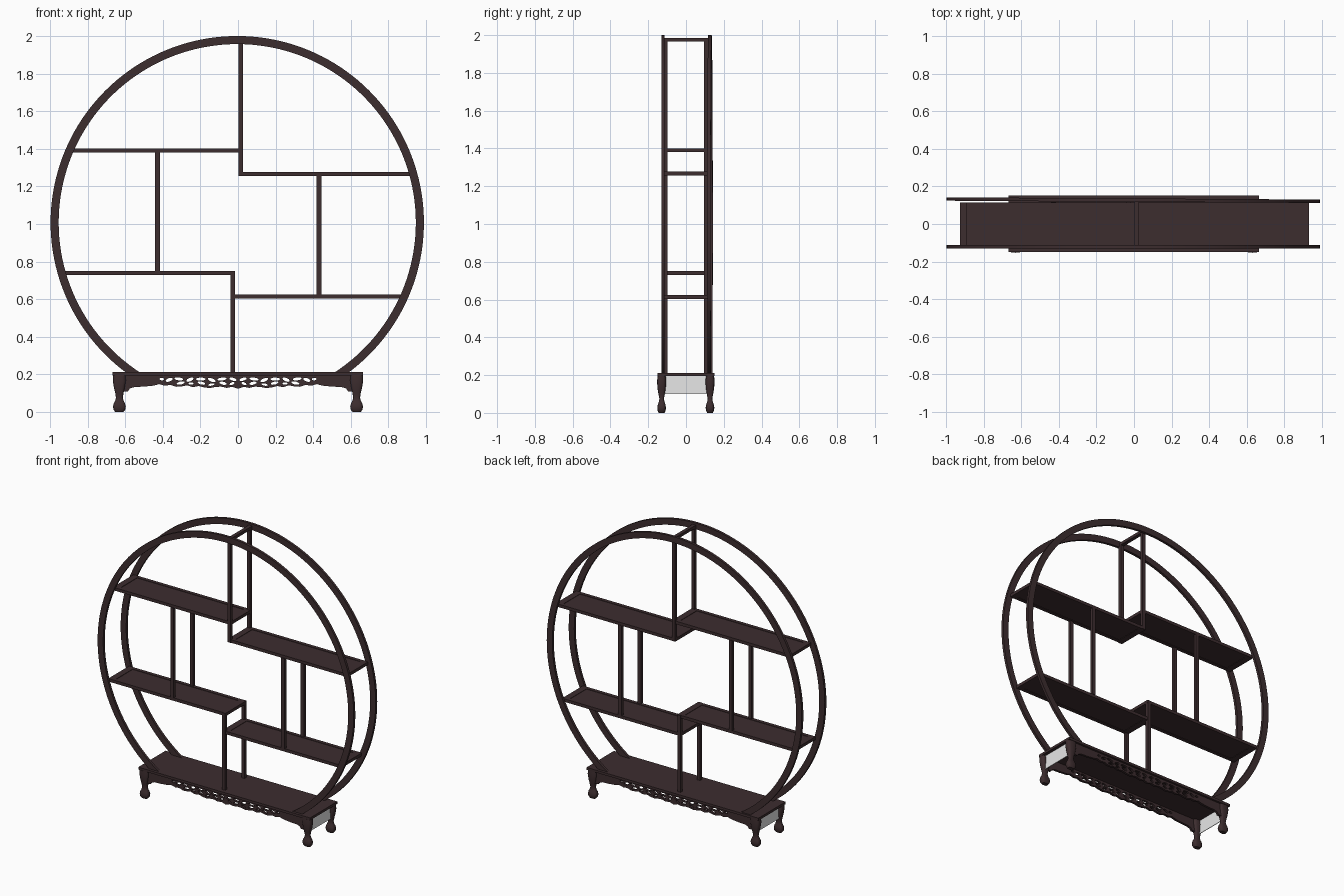
import bpy, bmesh, math
from mathutils import Matrix

if "Cube" in bpy.data.objects:
    bpy.data.objects.remove(bpy.data.objects["Cube"])


def material(name, rgb):
    m = bpy.data.materials.new(name)
    m.diffuse_color = (*rgb, 1)
    m.use_nodes = True
    m.node_tree.nodes["Principled BSDF"].inputs["Base Color"].default_value = m.diffuse_color
    return m


WOOD = material("dark_rosewood", (0.046, 0.026, 0.028))
GREY = material("pale_grey", (0.8, 0.8, 0.8))


def finish(name, bm, mat=WOOD, smooth=False):
    bmesh.ops.recalc_face_normals(bm, faces=bm.faces)
    me = bpy.data.meshes.new(name)
    bm.to_mesh(me)
    bm.free()
    me.materials.append(mat)
    ob = bpy.data.objects.new(name, me)
    bpy.context.collection.objects.link(ob)
    if smooth:
        bpy.ops.object.select_all(action='DESELECT')
        ob.select_set(True)
        bpy.context.view_layer.objects.active = ob
        bpy.ops.object.shade_smooth_by_angle(angle=math.radians(40))
    return ob


def add_box(bm, x0, x1, y0, y1, z0, z1):
    mat = Matrix.Translation(((x0 + x1) / 2, (y0 + y1) / 2, (z0 + z1) / 2)) \
        @ Matrix.Diagonal((x1 - x0, y1 - y0, z1 - z0, 1))
    bmesh.ops.create_cube(bm, size=1, matrix=mat)


def box(name, *dims, mat=WOOD):
    bm = bmesh.new()
    add_box(bm, *dims)
    return finish(name, bm, mat)


# --- Round frame: two open rings, cut flat where they meet the stand ---
CX, CZ, R_OUT, R_IN, FOOT = -0.004, 1.007, 0.993, 0.95, 0.205


def ring(name, y, tilt, half=0.009, n=128):
    bm = bmesh.new()
    a_out = math.asin((FOOT - CZ) / R_OUT)
    a_in = math.asin((FOOT - CZ) / R_IN)
    prev = None
    for i in range(n + 1):
        loop = []
        for r, a0, dy in ((R_OUT, a_out, -half), (R_OUT, a_out, half),
                          (R_IN, a_in, half), (R_IN, a_in, -half)):
            a = a0 + (math.pi - 2 * a0) * i / n
            x = r * math.cos(a)
            loop.append(bm.verts.new((CX + x, y + dy + tilt * x, CZ + r * math.sin(a))))
        if prev:
            for k in range(4):
                bm.faces.new((prev[k], prev[(k + 1) % 4], loop[(k + 1) % 4], loop[k]))
        if i in (0, n):
            bm.faces.new(loop)
        prev = loop
    finish(name, bm, smooth=True)


ring("front_ring", -0.122, 0)
ring("back_ring", 0.127, -0.006)


# --- Shelves: framed boards with a slightly sunken panel ---
def shelf(name, x0, x1, z0, depth=0.115, t=0.021):
    bm = bmesh.new()
    z1, ex, ey = z0 + t, 0.045, 0.025
    for s in (-1, 1):
        ya, yb = sorted((s * depth, s * (depth - ey)))
        add_box(bm, x0, x1, ya, yb, z0, z1)
    for xa, xb in ((x0, x0 + ex), (x1 - ex, x1)):
        add_box(bm, xa, xb, -depth + ey, depth - ey, z0, z1)
    add_box(bm, x0 + ex, x1 - ex, -depth + ey, depth - ey, z0 + 0.003, z1 - 0.003)
    finish(name, bm)


shelf("upper_left_shelf", -0.89, 0.025, 1.38)
shelf("upper_right_shelf", 0.002, 0.93, 1.256)
shelf("lower_left_shelf", -0.925, -0.015, 0.73)
shelf("lower_right_shelf", -0.04, 0.88, 0.604)


# --- Upright posts in front and back pairs ---
def post_pair(name, x, z0, z1, w=0.0245):
    for side, y in (("front", -0.109), ("back", 0.107)):
        box(f"{side}_{name}", x - w / 2, x + w / 2, y - 0.011, y + 0.011, z0, z1)


post_pair("top_post", 0.0145, 1.257, 1.985)
post_pair("left_post", -0.428, 0.75, 1.382)
post_pair("right_post", 0.431, 0.624, 1.258)
post_pair("bottom_post", -0.028, 0.205, 0.75)
box("top_crossbar", 0.002, 0.027, -0.115, 0.12, 1.966, 1.986)

# --- Stand top and pale end panels ---
box("stand_top", -0.668, 0.664, -0.15, 0.152, 0.195, 0.212)
for side, s in (("left", -1), ("right", 1)):
    xa, xb = sorted((s * 0.638, s * 0.642))
    box(f"{side}_end_panel", xa, xb, -0.115, 0.115, 0.10, 0.196, mat=GREY)

# --- Curved legs with ball feet: z, half width x, half width y ---
LEG = [(0.196, .034, .022), (0.165, .035, .024), (0.13, .029, .022), (0.10, .022, .017),
       (0.075, .018, .012), (0.058, .023, .015), (0.045, .03, .020), (0.028, .034, .023),
       (0.012, .031, .021), (0.0, .022, .015)]


def leg(name, cx, cy, n=20):
    bm = bmesh.new()
    loops = []
    for z, hx, hy in LEG:
        loop = []
        for i in range(n):
            a = 2 * math.pi * i / n
            c, s = math.cos(a), math.sin(a)
            loop.append(bm.verts.new((cx + hx * math.copysign(abs(c) ** 0.65, c),
                                      cy + hy * math.copysign(abs(s) ** 0.65, s), z)))
        loops.append(loop)
    for a, b in zip(loops, loops[1:]):
        for i in range(n):
            bm.faces.new((a[i], a[(i + 1) % n], b[(i + 1) % n], b[i]))
    bm.faces.new(loops[0])
    bm.faces.new(loops[-1])
    finish(name, bm, smooth=True)


for fb, y in (("front", -0.129), ("back", 0.127)):
    for lr, x in (("left", -0.631), ("right", 0.631)):
        leg(f"{fb}_{lr}_leg", x, y)

# --- Pierced aprons: scalloped outline with leaf-shaped openings ---
EDGE = [(.61, .197), (.61, .11), (.585, .11), (.575, .125), (.55, .133), (.50, .135),
        (.45, .14), (.42, .148), (.39, .14), (.36, .144), (.33, .134), (.30, .136),
        (.27, .142), (.24, .132), (.21, .138), (.18, .131), (.15, .127), (.12, .133),
        (.09, .135), (.06, .128), (.03, .134)]
HOLES = [(.027, .174, .020, .008, 15), (.032, .151, .014, .007, -25), (.085, .175, .025, .008, -8),
         (.08, .153, .020, .008, 12), (.14, .170, .022, .009, 22), (.142, .146, .017, .006, -12),
         (.198, .175, .026, .008, 0), (.195, .154, .021, .008, 15), (.256, .172, .021, .009, -22),
         (.25, .151, .015, .006, 0), (.315, .176, .024, .008, 8), (.305, .154, .022, .008, -12),
         (.366, .171, .020, .009, -20), (.405, .175, .012, .007, 0)]


def apron(name, y):
    cu = bpy.data.curves.new(name, 'CURVE')
    cu.dimensions, cu.fill_mode, cu.extrude = '2D', 'BOTH', 0.008

    def spline(pts):
        sp = cu.splines.new('POLY')
        sp.points.add(len(pts) - 1)
        for p, (px, pz) in zip(sp.points, pts):
            p.co = (px, pz, 0, 1)
        sp.use_cyclic_u = True

    spline(EDGE + [(0, .124)] + [(-x, z) for x, z in reversed(EDGE)])
    for s in (-1, 1):
        for hx, hz, rx, rz, deg in HOLES:
            t, pts = math.radians(deg), []
            for i in range(14):
                a = 2 * math.pi * i / 14
                u, v = rx * math.cos(a), rz * math.sin(a)
                pts.append((s * (hx + u * math.cos(t) - v * math.sin(t)),
                            hz + u * math.sin(t) + v * math.cos(t)))
            spline(pts)
    ob = bpy.data.objects.new(name, cu)
    ob.location.y = y
    ob.rotation_euler.x = math.pi / 2
    cu.materials.append(WOOD)
    bpy.context.collection.objects.link(ob)
    bpy.ops.object.select_all(action='DESELECT')
    ob.select_set(True)
    bpy.context.view_layer.objects.active = ob
    bpy.ops.object.convert(target='MESH')


apron("front_apron", -0.13)
apron("back_apron", 0.13)
